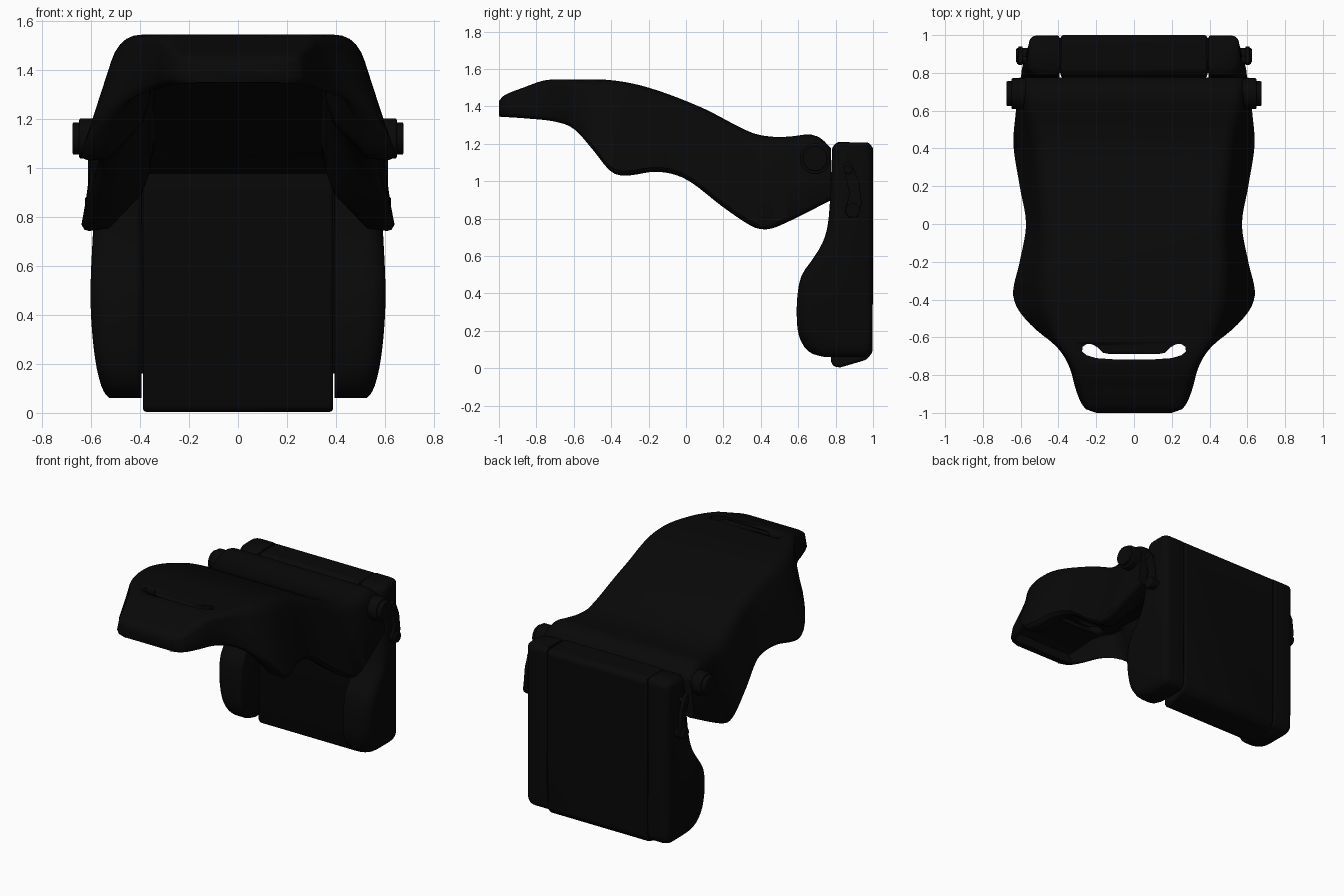
import bpy, bmesh, math
from mathutils import Vector

if "Cube" in bpy.data.objects:
    bpy.data.objects.remove(bpy.data.objects["Cube"])

black = bpy.data.materials.new("matte black")
black.diffuse_color = (0.0025, 0.0025, 0.0025, 1)
black.use_nodes = True
black.node_tree.nodes["Principled BSDF"].inputs["Base Color"].default_value = black.diffuse_color


def curve(pts, t):
    """Smooth cubic interpolation through (t, value) pairs."""
    n = len(pts)
    if t <= pts[0][0]:
        return pts[0][1]
    if t >= pts[-1][0]:
        return pts[-1][1]

    def slope(i):
        a, b = pts[max(i - 1, 0)], pts[min(i + 1, n - 1)]
        return (b[1] - a[1]) / (b[0] - a[0])
    i = max(k for k in range(n - 1) if pts[k][0] <= t)
    h = pts[i + 1][0] - pts[i][0]
    u = (t - pts[i][0]) / h
    return ((2*u**3 - 3*u**2 + 1) * pts[i][1] + (u**3 - 2*u**2 + u) * h * slope(i)
            + (3*u**2 - 2*u**3) * pts[i + 1][1] + (u**3 - u**2) * h * slope(i + 1))


def finish(name, bm, angle=40):
    bmesh.ops.recalc_face_normals(bm, faces=bm.faces)
    mesh = bpy.data.meshes.new(name)
    bm.to_mesh(mesh)
    bm.free()
    mesh.materials.append(black)
    ob = bpy.data.objects.new(name, mesh)
    bpy.context.collection.objects.link(ob)
    bpy.ops.object.select_all(action='DESELECT')
    ob.select_set(True)
    bpy.context.view_layer.objects.active = ob
    bpy.ops.object.shade_smooth_by_angle(angle=math.radians(angle))
    return ob


def loft(name, rings, angle=40):
    bm = bmesh.new()
    vs = [[bm.verts.new(p) for p in r] for r in rings]
    n = len(rings[0])
    for a, b in zip(vs, vs[1:]):
        for i in range(n):
            bm.faces.new((a[i], a[(i + 1) % n], b[(i + 1) % n], b[i]))
    bm.faces.new(vs[0])
    bm.faces.new(vs[-1])
    return finish(name, bm, angle)


def extrude_x(name, prof, x0, x1, bevel=0.0):
    ob = loft(name, [[(x, y, z) for y, z in prof] for x in (x0, x1)])
    if bevel:
        m = ob.modifiers.new("soft edges", 'BEVEL')
        m.width, m.segments = bevel, 3
    return ob


# Hooded arm: height, underside, width and top flat along its length
top = [(-1, 1.43), (-.97, 1.46), (-.87, 1.5), (-.75, 1.54), (-.6, 1.543), (-.4, 1.54), (-.2, 1.5),
       (.08, 1.395), (.35, 1.26), (.47, 1.237), (.57, 1.24), (.66, 1.25), (.72, 1.23), (.78, 1.17)]
low = [(-1, 1.345), (-.85, 1.335), (-.7, 1.318), (-.6, 1.28), (-.5, 1.17), (-.4, 1.05), (-.32, 1.03),
       (-.15, 1.05), (0, 1.01), (.2, .86), (.35, .76), (.42, .742), (.5, .762), (.78, .9)]
width = [(-1, .2), (-.98, .255), (-.9, .3), (-.75, .345), (-.65, .41), (-.55, .53), (-.45, .615),
         (-.36, .64), (-.2, .605), (0, .572), (.2, .605), (.42, .638), (.6, .625), (.78, .605)]
flat = [(-1, .19), (-.98, .24), (-.9, .27), (-.75, .33), (-.6, .42), (-.36, .485), (0, .48),
        (.4, .52), (.6, .57), (.78, .58)]
ceiling = [(-.95, 1.41), (-.87, 1.44), (-.75, 1.475), (-.4, 1.475), (-.2, 1.435), (.08, 1.32),
           (.35, 1.165), (.55, 1.07), (.78, .975)]


def arm_ring(y):
    zt, zb, wb, wt = (curve(c, y) for c in (top, low, width, flat))
    C, B = Vector((wt, zt)), Vector((wb, zb + .025))
    P0, P2 = C - Vector((.075, 0)), C.lerp(B, .2)
    zi = zb + .004 if y < -.95 else curve(ceiling, y)
    wi = min(wb - .06, .36)
    half = [P0.lerp(C, u).lerp(C.lerp(P2, u), u) for u in (0, .2, .4, .6, .8, 1)]
    half += [P2.lerp(B, .5), B, Vector((wb - .012, zb + .005)), Vector((wb - .03, zb)),
             Vector((wb - (wb - wi) * .4, min(zb + .01, zi))),
             Vector((wb - (wb - wi) * .88, min(zb + .15, zi))),
             Vector((wi, min(zb + .24, zi))), Vector((wi - .02, zi))]
    return [(p.x, y, p.y) for p in half] + [(-p.x, y, p.y) for p in reversed(half)]


ys = [-1, -.995, -.98, -.965, -.951, -.949] + [-.92 + .03 * i for i in range(54)]
ys += [.705, .715, .74, .76, .775]
arm = loft("hooded_arm", [arm_ring(y) for y in ys], 45)

# Grip slot through the nose of the arm
half = [(.13, -.688), (.165, -.682), (.19, -.655), (.22, -.637), (.25, -.635), (.272, -.65),
        (.275, -.675), (.25, -.695), (.2, -.71), (.1, -.717)]
outline = half + [(-x, y) for x, y in reversed(half)]
cutter = loft("slot_cutter", [[(x, y, z) for x, y in outline] for z in (1.1, 1.7)])
cutter.hide_render = True
cutter.hide_set(True)
cut = arm.modifiers.new("grip slot", 'BOOLEAN')
cut.object, cut.operation, cut.solver = cutter, 'DIFFERENCE', 'EXACT'

# Central back panel
extrude_x("back_panel", [(.775, .035), (.79, .008), (.825, .004), (.965, .045), (.998, .085),
                         (1.0, 1.18), (.975, 1.205), (.81, 1.21), (.78, 1.18)], -.388, .388, .014)

# Bulging side pads, narrower along the back
front_y = [(.06, .74), (.075, .68), (.11, .635), (.18, .602), (.28, .592), (.4, .597), (.5, .62),
           (.58, .675), (.66, .725), (.75, .755), (.9, .77), (1.16, .782), (1.19, .79), (1.208, .82)]
outer_x = [(.06, .525), (.075, .54), (.11, .558), (.2, .58), (.35, .597), (.5, .602), (.7, .594),
           (.9, .582), (1.16, .568), (1.19, .56), (1.208, .54)]
back_y = [(.06, .955), (.075, .98), (.11, .993), (1.16, .997), (1.19, .992), (1.208, .97)]
heights = [.06, .066, .075, .09] + [.11 + .035 * i for i in range(30)] + [1.16, 1.175, 1.19, 1.2, 1.208]


def pad_ring(z, s):
    yf, xo, yb = curve(front_y, z), curve(outer_x, z), curve(back_y, z)
    xb = min(xo, .556)
    ring = []
    # rounded outline, softer on the outer front corner
    for cx, cy, r, a0 in ((.394, yb, .012, 90), (.394, yf, .025, 180), (xo, yf, .075, 270), (xb, yb, .04, 0)):
        ox = cx + r if cx < .4 else cx - r
        oy = cy - r if cy == yb else cy + r
        for k in range(6):
            a = math.radians(a0 + 18 * k)
            ring.append((s * (ox + r * math.cos(a)), oy + r * math.sin(a), z))
    return ring


def disc(name, s, x0, x1, y, z, r, bevel=.006):
    prof = [(y + r * math.cos(a), z + r * math.sin(a)) for a in (math.tau * i / 32 for i in range(32))]
    return extrude_x(name, prof, s * x0, s * x1, bevel)


for s, side in ((1, "right"), (-1, "left")):
    loft(side + "_side_pad", [pad_ring(z, s) for z in heights])
    # Seam joining the pad to the back panel
    extrude_x(side + "_seam", [(.8, .16), (.985, .16), (.985, 1.195), (.8, 1.195)], s * .375, s * .405)
    # Hinge knob and washer
    disc(side + "_hinge_washer", s, .57, .648, .69, 1.12, .082)
    disc(side + "_hinge_knob", s, .62, .675, .69, 1.12, .066)
    # Link plate with its retaining screws
    extrude_x(side + "_link_plate", [(.84, 1.09), (.86, 1.11), (.885, 1.09), (.925, 1.0), (.94, .88),
                                     (.92, .81), (.87, .805), (.85, .84), (.875, .93), (.85, 1.03)],
              s * .59, s * .613, .005)
    disc(side + "_lower_screw", s, .54, .624, .893, .843, .038)
    disc(side + "_upper_screw", s, .54, .62, .868, 1.06, .022)
